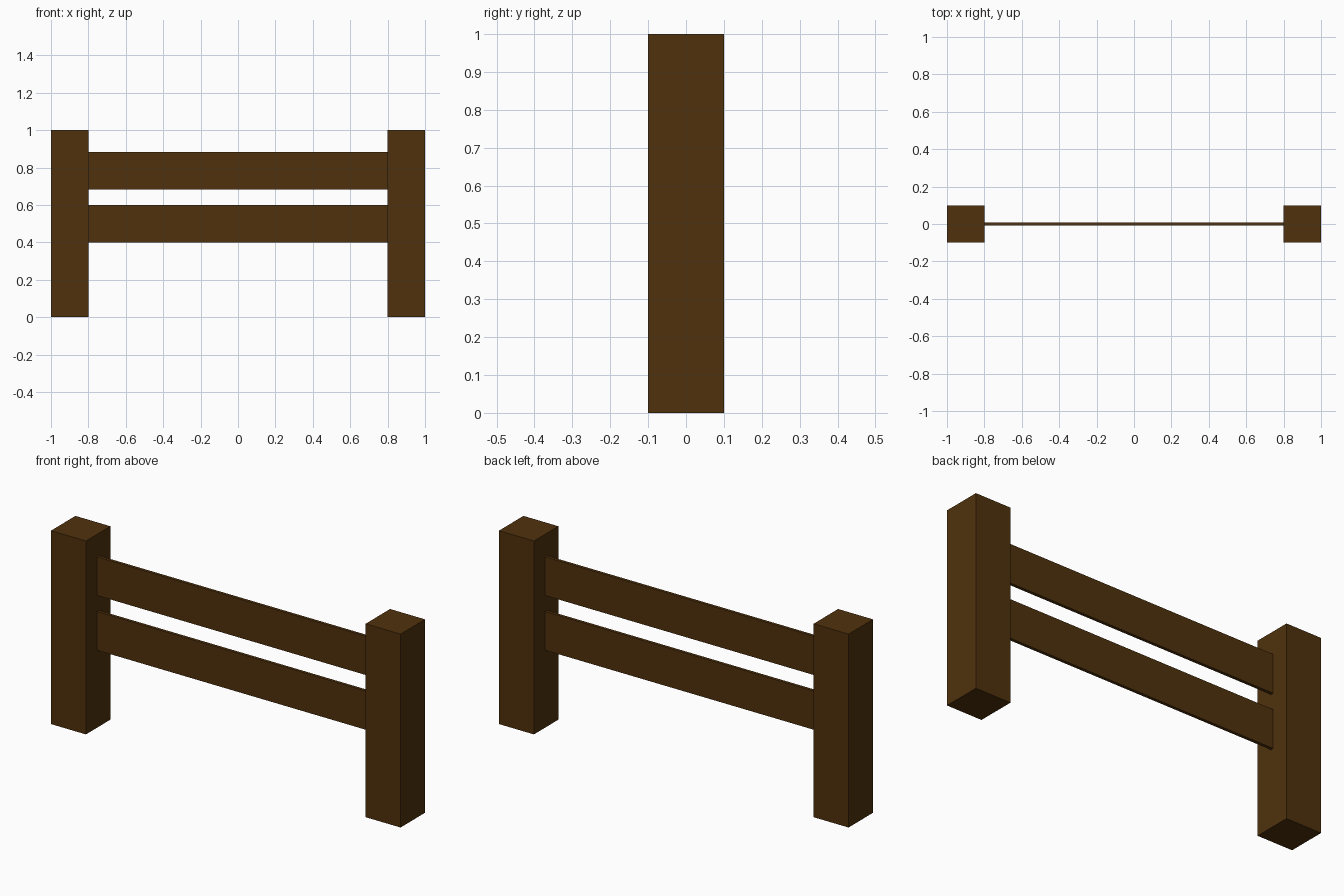
import bpy

if "Cube" in bpy.data.objects:
    bpy.data.objects.remove(bpy.data.objects["Cube"])

wood = bpy.data.materials.new("dark_wood")
wood.diffuse_color = (0.08, 0.031, 0.004, 1.0)
wood.use_nodes = True
wood.node_tree.nodes["Principled BSDF"].inputs["Base Color"].default_value = wood.diffuse_color


def box(name, center, size):
    bpy.ops.mesh.primitive_cube_add(size=1, location=center)
    obj = bpy.context.object
    obj.name = name
    obj.scale = size
    bpy.ops.object.transform_apply(location=False, rotation=False, scale=True)
    obj.data.materials.append(wood)
    return obj


# Square end posts
for side, x in (("left", -0.9), ("right", 0.9)):
    box(f"{side}_post", (x, 0, 0.5), (0.2, 0.2, 1.0))

# Thin horizontal boards between the posts
for level, z in (("lower", 0.5), ("upper", 0.783)):
    box(f"{level}_rail", (0, 0, z), (1.6, 0.016, 0.2))
